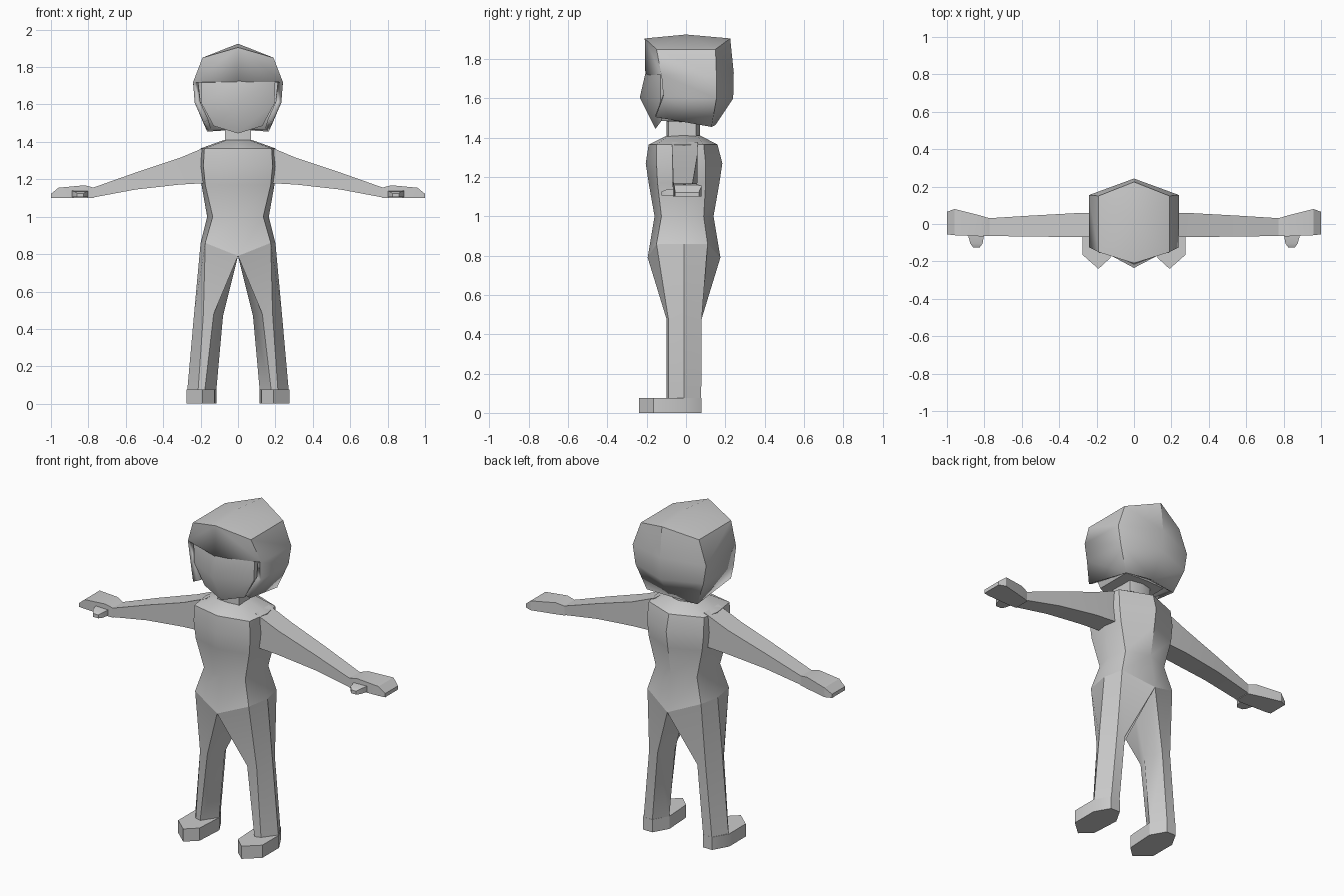
import bpy, bmesh, math

grey = bpy.data.materials.new("plain_grey")
grey.diffuse_color = (0.6, 0.6, 0.6, 1)


def finish(name, bm, angle=40):
    """Store the bmesh as an object, smooth below the given angle."""
    bmesh.ops.remove_doubles(bm, verts=bm.verts[:], dist=0.0005)
    bmesh.ops.recalc_face_normals(bm, faces=bm.faces[:])
    me = bpy.data.meshes.new(name)
    bm.to_mesh(me)
    bm.free()
    me.polygons.foreach_set("use_smooth", [True] * len(me.polygons))
    me.set_sharp_from_angle(angle=math.radians(angle))
    me.materials.append(grey)
    ob = bpy.data.objects.new(name, me)
    bpy.context.collection.objects.link(ob)
    return ob


def loft(name, rings, start=True, end=True, angle=40):
    """Skin closed rings of equal point count, with optional end caps."""
    bm = bmesh.new()
    vs = [[bm.verts.new(p) for p in r] for r in rings]
    n = len(rings[0])
    for a, b in zip(vs, vs[1:]):
        for i in range(n):
            j = (i + 1) % n
            bm.faces.new((a[i], a[j], b[j], b[i]))
    if start:
        bm.faces.new(vs[0])
    if end:
        bm.faces.new(vs[-1])
    return finish(name, bm, angle)


def mirror_ring(half):
    """Half ring from front centre to back centre, closed over x = 0."""
    return half + [(-x, y, z) for x, y, z in half[-2:0:-1]]


def flip(rings, s):
    return [[(s * x, y, z) for x, y, z in r] for r in rings]


# Torso: front centre, front corner, side, back corner, back centre
def torso_ring(z, front, cx, cf, sx, cb, back, zc=None):
    zc = z if zc is None else zc
    return mirror_ring([(0, front, z), (cx, cf, zc), (sx, -0.01, zc),
                        (cx, cb, zc), (0, back, z)])


loft("torso", [
    torso_ring(0.79, -0.195, 0.175, -0.15, 0.20, 0.11, 0.175, 0.86),
    torso_ring(1.00, -0.16, 0.135, -0.125, 0.165, 0.09, 0.14),
    torso_ring(1.17, -0.19, 0.175, -0.145, 0.195, 0.10, 0.17),
    torso_ring(1.27, -0.205, 0.185, -0.15, 0.21, 0.10, 0.185),
    torso_ring(1.365, -0.19, 0.18, -0.15, 0.20, 0.09, 0.16),
    torso_ring(1.41, -0.10, 0.06, -0.09, 0.075, 0.06, 0.075),
], start=False)

# Neck
loft("neck", [mirror_ring([(0, -0.10, z), (0.07, -0.09, z),
                           (0.07, 0.05, z), (0, 0.07, z)])
              for z in (1.38, 1.50)])

# Head: face and jaw below the fringe
loft("head", [
    mirror_ring([(0, -0.155, 1.445), (0.13, -0.125, 1.485),
                 (0.13, 0.09, 1.485), (0, 0.11, 1.475)]),
    mirror_ring([(0, -0.235, 1.605), (0.195, -0.13, 1.605),
                 (0.19, 0.11, 1.60), (0, 0.18, 1.60)]),
    mirror_ring([(0, -0.205, 1.735), (0.20, -0.13, 1.74),
                 (0.19, 0.11, 1.74), (0, 0.18, 1.74)]),
], angle=50)

# Hair: roof, fringe, sides and back as one thick shell
bm = bmesh.new()
for s in (1, -1):
    front = [(0.19, -0.15, 1.85), (0.24, -0.125, 1.72),
             (0.232, -0.115, 1.61), (0.185, -0.155, 1.505)]
    rear = [(0.19, 0.15, 1.85), (0.24, 0.155, 1.71),
            (0.222, 0.155, 1.60), (0.165, 0.13, 1.455)]
    mid = [(0, 0.225, 1.905), (0, 0.243, 1.73),
           (0, 0.24, 1.60), (0, 0.15, 1.465)]
    peak, fringe, crown = (0, -0.21, 1.905), (0, -0.207, 1.72), (0, 0, 1.925)
    faces = [(peak, front[0], front[1], fringe),
             (crown, peak, front[0]), (crown, front[0], rear[0]),
             (crown, rear[0], mid[0])]
    for i in range(3):
        faces.append((front[i], rear[i], rear[i + 1], front[i + 1]))
        faces.append((rear[i], mid[i], mid[i + 1], rear[i + 1]))
    for f in faces:
        bm.faces.new([bm.verts.new((s * x, y, z)) for x, y, z in f])
hair = finish("hair", bm, 42)
shell = hair.modifiers.new("thickness", "SOLIDIFY")
shell.thickness = 0.03
shell.offset = -1

# Arms, hands, thumbs, legs and feet
FOOT = [(0.115, -0.01), (0.125, -0.18), (0.19, -0.24), (0.275, -0.165),
        (0.275, -0.01), (0.225, 0.078), (0.165, 0.078)]
for s, side in ((1, "left"), (-1, "right")):
    def box_ring(x, y0, y1, z0, z1, lean=0):
        return [(x, y0, z0), (x, y1, z0), (x - lean, y1, z1), (x - lean, y0, z1)]

    loft(side + "_arm", flip([
        box_ring(0.16, -0.07, 0.06, 1.18, 1.378),
        box_ring(0.31, -0.07, 0.058, 1.172, 1.315),
        box_ring(0.55, -0.067, 0.045, 1.145, 1.235),
        box_ring(0.79, -0.064, 0.03, 1.10, 1.15)], s))
    loft(side + "_hand", flip([
        box_ring(0.77, -0.064, 0.03, 1.10, 1.155),
        box_ring(0.82, -0.066, 0.045, 1.10, 1.168),
        box_ring(0.96, -0.06, 0.08, 1.10, 1.155),
        box_ring(1.0, -0.055, 0.065, 1.10, 1.122)], s), angle=30)
    loft(side + "_thumb", flip([
        [(0.80, -0.05, 1.105), (0.89, -0.05, 1.105),
         (0.89, -0.05, 1.14), (0.80, -0.05, 1.14)],
        [(0.81, -0.105, 1.105), (0.875, -0.105, 1.105),
         (0.875, -0.105, 1.135), (0.81, -0.105, 1.135)],
        [(0.825, -0.125, 1.105), (0.86, -0.125, 1.105),
         (0.86, -0.125, 1.125), (0.825, -0.125, 1.125)]], s), angle=30)
    # Six-sided leg: inner, front inner, front outer, outer, back outer, back inner
    loft(side + "_leg", flip([
        [(0, -0.01, 0.79), (0, -0.195, 0.79), (0.175, -0.15, 0.86),
         (0.20, -0.01, 0.86), (0.175, 0.11, 0.86), (0, 0.175, 0.79)],
        [(0.08, -0.01, 0.47), (0.13, -0.10, 0.48), (0.185, -0.09, 0.48),
         (0.235, -0.01, 0.48), (0.185, 0.08, 0.48), (0.13, 0.08, 0.48)],
        [(0.118, -0.01, 0.05), (0.18, -0.10, 0.05), (0.215, -0.09, 0.05),
         (0.273, -0.01, 0.05), (0.225, 0.077, 0.05), (0.168, 0.077, 0.05)],
    ], s), start=False, angle=32)
    loft(side + "_foot", flip([[(x, y, z) for x, y in FOOT]
                               for z in (0.0, 0.075)], s), angle=30)
